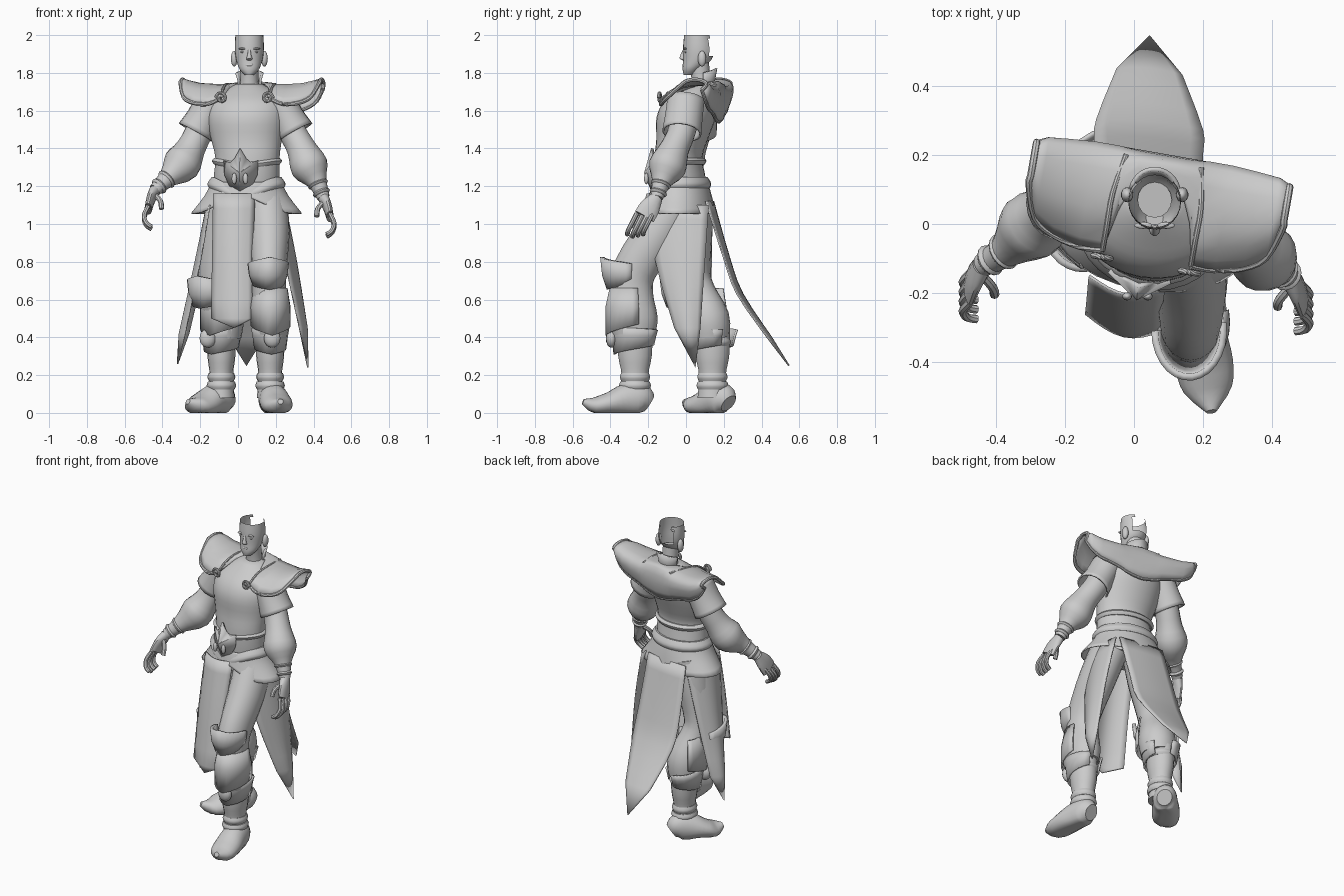
import bpy, bmesh, math
from mathutils import Vector, Matrix

if "Cube" in bpy.data.objects:
    bpy.data.objects.remove(bpy.data.objects["Cube"])

grey = bpy.data.materials.new("plain grey")
grey.diffuse_color = (0.6, 0.6, 0.6, 1)
grey.use_nodes = True
grey.node_tree.nodes["Principled BSDF"].inputs["Base Color"].default_value = grey.diffuse_color
YAW = Matrix.Rotation(math.radians(-10), 3, 'Z')   # twist of the body


def finish(name, bm, thick=0, angle=40):
    bmesh.ops.recalc_face_normals(bm, faces=bm.faces)
    me = bpy.data.meshes.new(name)
    bm.to_mesh(me)
    bm.free()
    me.materials.append(grey)
    ob = bpy.data.objects.new(name, me)
    bpy.context.collection.objects.link(ob)
    if thick:
        m = ob.modifiers.new("thickness", 'SOLIDIFY')
        m.thickness, m.offset = thick, 0
    bpy.ops.object.select_all(action='DESELECT')
    ob.select_set(True)
    bpy.context.view_layer.objects.active = ob
    bpy.ops.object.shade_smooth_by_angle(angle=math.radians(angle))
    return ob


def spline(rows, k=3):
    """Smooth in-between rows through the given ones."""
    P = [Vector(r) for r in rows]
    out = []
    for i in range(len(P) - 1):
        a, b, c, d = P[max(i - 1, 0)], P[i], P[i + 1], P[min(i + 2, len(P) - 1)]
        for j in range(k):
            t = j / k
            out.append(b + (c - a) * (t / 2) + (2 * a - 5 * b + 4 * c - d) * (t * t / 2)
                       + (3 * b - a - 3 * c + d) * (t ** 3 / 2))
    return out + [P[-1]]


def skin(bm, grid, closed):
    for r0, r1 in zip(grid, grid[1:]):
        n = len(r0)
        for i in range(n if closed else n - 1):
            j = (i + 1) % n
            bm.faces.new((r0[i], r0[j], r1[j], r1[i]))


def loft(name, rings, n=20, follow=True, yaw=False, dip=None, caps=True, floor=False,
         k=3, thick=0, cut=None):
    """Rings are x, y, z, half width, half depth; they follow the path or stay level."""
    R = spline(rings, k)
    bm = bmesh.new()
    grid = []
    for i, r in enumerate(R):
        c = Vector(r[:3])
        X, Y = Vector((1, 0, 0)), Vector((0, 1, 0))
        if yaw:
            X, Y = YAW @ X, YAW @ Y
        if follow:
            T = (Vector(R[min(i + 1, len(R) - 1)][:3]) - Vector(R[max(i - 1, 0)][:3])).normalized()
            X = (X - T * X.dot(T)).normalized()
            Y = T.cross(X)
        ring = []
        for s in range(n):
            a = 2 * math.pi * s / n
            p = c + X * (r[3] * math.cos(a)) + Y * (r[4] * math.sin(a))
            if dip:
                p.z += dip(a, i / (len(R) - 1))
            if floor:
                p.z = max(p.z, 0)
            ring.append(bm.verts.new(p))
        grid.append(ring)
    skin(bm, grid, True)
    if caps:
        bm.faces.new(grid[0])
        bm.faces.new(grid[-1])
    if cut:
        bmesh.ops.delete(bm, geom=[f for f in bm.faces if cut(f.calc_center_median())], context='FACES')
    return finish(name, bm, thick)


def panel(name, rows, tip, bulge, n=8):
    """Cloth panel between left and right edges, ending in a point."""
    L, R = spline([r[0] for r in rows]), spline([r[1] for r in rows])
    bm = bmesh.new()
    grid = [[bm.verts.new(a.lerp(b, t / n) + Vector(bulge) * math.sin(math.pi * t / n))
             for t in range(n + 1)] for a, b in zip(L, R)]
    v = bm.verts.new(tip)
    skin(bm, grid, False)
    for a, b in zip(grid[-1], grid[-1][1:]):
        bm.faces.new((a, b, v))
    finish(name, bm, 0.008)


def guard(name, c, rows, face, spread, peak=0.0, point=0.0, thick=0.012, n=14, sx=1):
    """Curved plate around a limb; rows are z, radius; face is the heading in degrees."""
    bm = bmesh.new()
    grid = []
    for q, (z, r) in enumerate(rows):
        row = []
        for s in range(n + 1):
            w = 2 * s / n - 1
            a = math.radians(face + w * spread)
            lift = (1 - abs(w)) * (peak if q == len(rows) - 1 else -point if q == 0 else 0)
            row.append(bm.verts.new((c[0] + sx * r * math.cos(a), c[1] + r * math.sin(a), z + lift)))
        grid.append(row)
    skin(bm, grid, False)
    finish(name, bm, thick, 30)


def rope(name, pts, r, n=8):
    loft(name, [(*p, r, r) for p in pts], n)


def ball(name, c, s):
    bm = bmesh.new()
    bmesh.ops.create_uvsphere(bm, u_segments=14, v_segments=8, radius=1,
                              matrix=Matrix.Translation(c) @ Matrix.Diagonal((*s, 1)))
    finish(name, bm)


# torso, belt and flared hip skirt
front = lambda a: max(0, -math.sin(a))
loft("torso", [(.045, -.03, 1.08, .15, .12), (.045, -.03, 1.22, .175, .135), (.05, -.04, 1.35, .172, .125),
               (.045, -.02, 1.45, .19, .135), (.045, 0, 1.56, .21, .155), (.05, .02, 1.64, .2, .14),
               (.055, .05, 1.70, .14, .1), (.06, .07, 1.74, .07, .065)], 28, False, True)
loft("waist_sash", [(.047, -.035, 1.315, .175, .132), (.047, -.035, 1.335, .188, .142), (.047, -.035, 1.35, .174, .128)],
     28, False, True, lambda a, t: -.02 * front(a) ** 3)
loft("belt", [(.045, -.03, 1.19, .20, .155), (.045, -.03, 1.215, .208, .162), (.045, -.03, 1.25, .185, .142)],
     28, False, True, lambda a, t: -.06 * front(a) ** 4)
loft("hip_skirt", [(.045, -.03, 1.22, .185, .14), (.045, -.025, 1.15, .22, .155), (.045, -.02, 1.055, .295, .17)],
     28, False, True, lambda a, t: t * .09 * front(a) ** 6, False, thick=.008)

# petal-shaped buckle
bm = bmesh.new()
half = [(.028, .055), (.055, .03), (.09, .045), (.085, -.03), (.055, -.095)]
outline = [(0, .11)] + half + [(0, -.115)] + [(-x, z) for x, z in reversed(half)]
rim = [bm.verts.new(Vector((.012, -.178, 1.29)) + YAW @ Vector((x, abs(x) * .3, z))) for x, z in outline]
mid = bm.verts.new((.009, -.215, 1.27))
for a, b in zip(rim, rim[1:] + rim[:1]):
    bm.faces.new((a, b, mid))
finish("buckle", bm, .014)
for s in (-1, 1):
    ball("buckle_bead", (.01 + s * .03, -.21, 1.24), (.014, .012, .03))

# hanging cloth panels
panel("front_panel", [((-.13, -.15, 1.16), (.09, -.18, 1.16)), ((-.135, -.21, .85), (.08, -.25, .85)),
                      ((-.14, -.26, .5), (.08, -.31, .5))], (-.02, -.32, .45), (0, -.04, 0))
panel("left_panel", [((.19, -.19, 1.1), (.24, .12, 1.1)), ((.25, -.16, .8), (.3, .1, .8)),
                     ((.325, -.06, .45), (.345, .075, .45))], (.37, .05, .24), (.03, 0, 0))
panel("right_panel", [((-.15, -.13, 1.1), (-.09, .13, 1.1)), ((-.2, -.09, .8), (-.17, .135, .8)),
                      ((-.28, 0, .42), (-.26, .12, .42))], (-.32, .06, .26), (-.04, 0, 0))
panel("back_panel", [((-.1, .145, 1.12), (.2, .105, 1.12)), ((-.115, .23, .82), (.2, .2, .82)),
                     ((-.11, .3, .63), (.2, .27, .63)), ((-.05, .45, .4), (.14, .43, .4))], (.045, .545, .25), (0, .01, 0))

# shoulder mantle: half width, front y, back y, front z, top z, back hem z
cols = [(0, .1, .165, 1.75, 1.75, 1.54), (.07, .08, .165, 1.745, 1.745, 1.55), (.11, 0, .165, 1.715, 1.74, 1.56),
        (.13, -.12, .165, 1.665, 1.735, 1.57), (.2, -.12, .165, 1.635, 1.735, 1.59), (.28, -.1, .16, 1.64, 1.74, 1.61),
        (.34, -.06, .155, 1.67, 1.755, 1.65), (.373, .03, .14, 1.745, 1.765, 1.71)]
bm = bmesh.new()
grid, edge = [], {-1: [], 1: []}
place = lambda x, y, z: Vector((.058, .02, 0)) + YAW @ Vector((x, y, z))
for s, c in [(-1, c) for c in cols[:0:-1]] + [(1, c) for c in cols]:
    x, yf, yb, zf, zt, zb = c
    prof = [(yf, zf), (yf + (yb - yf) * .25, zf + (zt - zf) * .7), (yf + (yb - yf) * .6, zt), (yb, zt - .01),
            (yb + .015, (zt + zb) / 2), (yb - .01, zb)]
    prof = [place(s * x, *p) for p in prof]
    edge[s].append(prof)
    grid.append([bm.verts.new(p) for p in spline(prof, 2)])
skin(bm, grid, False)
finish("shoulder_mantle", bm, .012, 50)
rope("mantle_hem", [p[-1] for p in edge[-1] + edge[1]], .009)
for s in (-1, 1):
    e = edge[s] if s < 0 else edge[s][::-1]      # outermost column first
    rope("mantle_trim", e[0][::-1] + [p[0] for p in e[1:5]], .011)
    rope("mantle_inner_trim", [p + Vector((0, 0, .004)) for p in e[4][:3] + [e[5][3]]], .008)
    curl = [place(s * (.125 + .03 * (1 - t / 12) * math.cos(t)), -.14, 1.668 + .03 * (1 - t / 12) * math.sin(t))
            for t in range(10)]
    rope("mantle_curl", curl, .009)

# neck, collar and open-topped head
loft("neck", [(.06, .09, 1.68, .06, .06), (.06, .08, 1.76, .048, .05), (.06, .07, 1.85, .05, .052)], 16)
guard("collar", (.06, .09), [(1.72, .06), (1.76, .058), (1.8, .07)], 85, 85, .025)
loft("head", [(.06, .018, 1.79, .025, .03), (.06, .03, 1.82, .052, .048), (.06, .06, 1.87, .07, .075),
              (.06, .066, 1.93, .077, .082), (.06, .062, 2.0, .074, .072)], 24, False,
     cut=lambda p: p.z > 1.999 or (p.y > .125 and p.z > 1.89))
loft("nose", [(.06, -.01, 1.925, .007, .006), (.06, -.018, 1.895, .01, .012), (.06, -.018, 1.875, .016, .016),
              (.06, -.006, 1.865, .01, .006)], 10, False)
ball("lips", (.06, -.011, 1.842), (.022, .008, .008))
for s in (-1, 1):
    ball("ear", (.06 + s * .08, .085, 1.875), (.018, .022, .042))
    ball("brow", (.06 + s * .033, -.004, 1.928), (.026, .01, .006))
    ball("eye", (.06 + s * .032, -.001, 1.91), (.015, .008, .005))

# arms: under-sleeve, sleeve cap, puffed forearm, wrist cuffs, hand
arms = {"left": (1, [(.2, 0, 1.66), (.28, -.02, 1.5), (.335, -.06, 1.4), (.38, -.1, 1.3), (.42, -.13, 1.22), (.452, -.155, 1.14)]),
        "right": (-1, [(-.12, .07, 1.66), (-.2, .06, 1.5), (-.25, .03, 1.4), (-.3, -.01, 1.315), (-.37, -.075, 1.245), (-.44, -.12, 1.18)])}
for side, (s, p) in arms.items():
    rad = (.085, .074, .078, .1, .052, .034)
    loft(side + "_arm", [(*q, r, r) for q, r in zip(p, rad)], 20)
    S = [Vector(q) for q in p]
    out = Vector((s * .012, 0, 0))
    loft(side + "_sleeve_cap", [(*(S[0] + out), .085, .095), (*(S[0].lerp(S[1], .6) + out), .086, .096),
                                (*(S[0].lerp(S[1], 1.1) + out * 1.3), .098, .1)], 18, caps=False, thick=.01)
    for t, r in ((.0, .056), (.55, .048)):
        a, b = S[4].lerp(S[5], t), S[4].lerp(S[5], t + .25)
        loft(side + "_cuff", [(*a, r * .8, r * .8), (*a.lerp(b, .5), r, r), (*b, r * .8, r * .8)], 16)
    w = S[5]
    loft(side + "_palm", [(*w, .03, .034), (*(w + Vector((s * .022, -.035, -.05))), .024, .055),
                          (*(w + Vector((s * .035, -.065, -.1))), .02, .058)], 14)
    for i in range(4):
        b = w + Vector((s * .035, -.022 - .028 * i, -.085 - .006 * (i % 3)))
        rope(side + "_finger", [b, b + Vector((s * .022, -.025, -.05)), b + Vector((s * .01, -.045, -.09)),
                                b + Vector((-s * .018, -.05, -.11))], .0125)
    rope(side + "_thumb", [w + Vector((0, -.03, -.025)), w + Vector((-s * .03, -.065, -.06)),
                           w + Vector((-s * .035, -.085, -.1))], .014)

# legs: trousers, boot shaft, foot, guards
legs = {"left": ([(.15, -.04, 1.13, .11, .12), (.165, -.15, .95, .108, .12), (.165, -.27, .76, .092, .115),
                  (.165, -.29, .64, .09, .115), (.172, -.285, .5, .098, .135), (.172, -.28, .42, .09, .12)],
                 (.17, -.27), (.17, -.195), (.225, -.545), -85, (.16, -.31, .68), .74),
        "right": ([(-.04, .02, 1.13, .11, .12), (-.08, .02, .95, .105, .12), (-.12, .03, .74, .09, .1),
                   (-.11, .06, .63, .09, .1), (-.083, .115, .5, .112, .115), (-.083, .125, .4, .1, .105)],
                  (-.088, .14), (-.05, .225), (-.265, -.01), -125, (-.15, .005, .58), .82)}
for side, (tr, c, heel, toe, face, knee, sx) in legs.items():
    loft(side + "_trouser", tr, 20)
    loft(side + "_boot_shaft", [(*c, .43, .078, .095), (*c, .3, .074, .09), (*c, .2, .062, .072), (*c, .08, .07, .08)],
         18, False)
    for z, r in ((.375, .09), (.19, .074), (.145, .078)):
        loft(side + "_boot_band", [(*c, z - .02, r * .9, r), (*c, z, r, r * 1.1), (*c, z + .022, r * .9, r)], 18, False)
    guard(side + "_shin_guard", c, [(.36, .108), (.41, .12), (.44, .13)], face, 150, .02, .05, sx=sx)
    guard(side + "_calf_flap", tr[4][:2], [(.47, .138), (.56, .137), (.66, .115)], face, 100, 0, .06, .01, sx=sx)
    H, T = Vector(heel), Vector(toe)
    foot = [(0, .05, .045, .05), (.12, .07, .07, .085), (.35, .07, .078, .085), (.6, .05, .085, .06),
            (.82, .04, .07, .045), (1, .06, .015, .015)]
    loft(side + "_foot", [(*H.lerp(T, t), z, w, h) for t, z, w, h in foot], 18, floor=True)
    d = Vector((math.cos(math.radians(face)), math.sin(math.radians(face))))
    ball(side + "_boot_knot", (*(Vector(c) + d * .125), .395), (.045, .03, .05))
    kx, ky, kz = knee
    guard(side + "_knee_guard", (kx, ky), [(kz, .1), (kz + .05, .125), (kz + .11, .135)], face, 95, .035, .025, .02, sx=sx)
